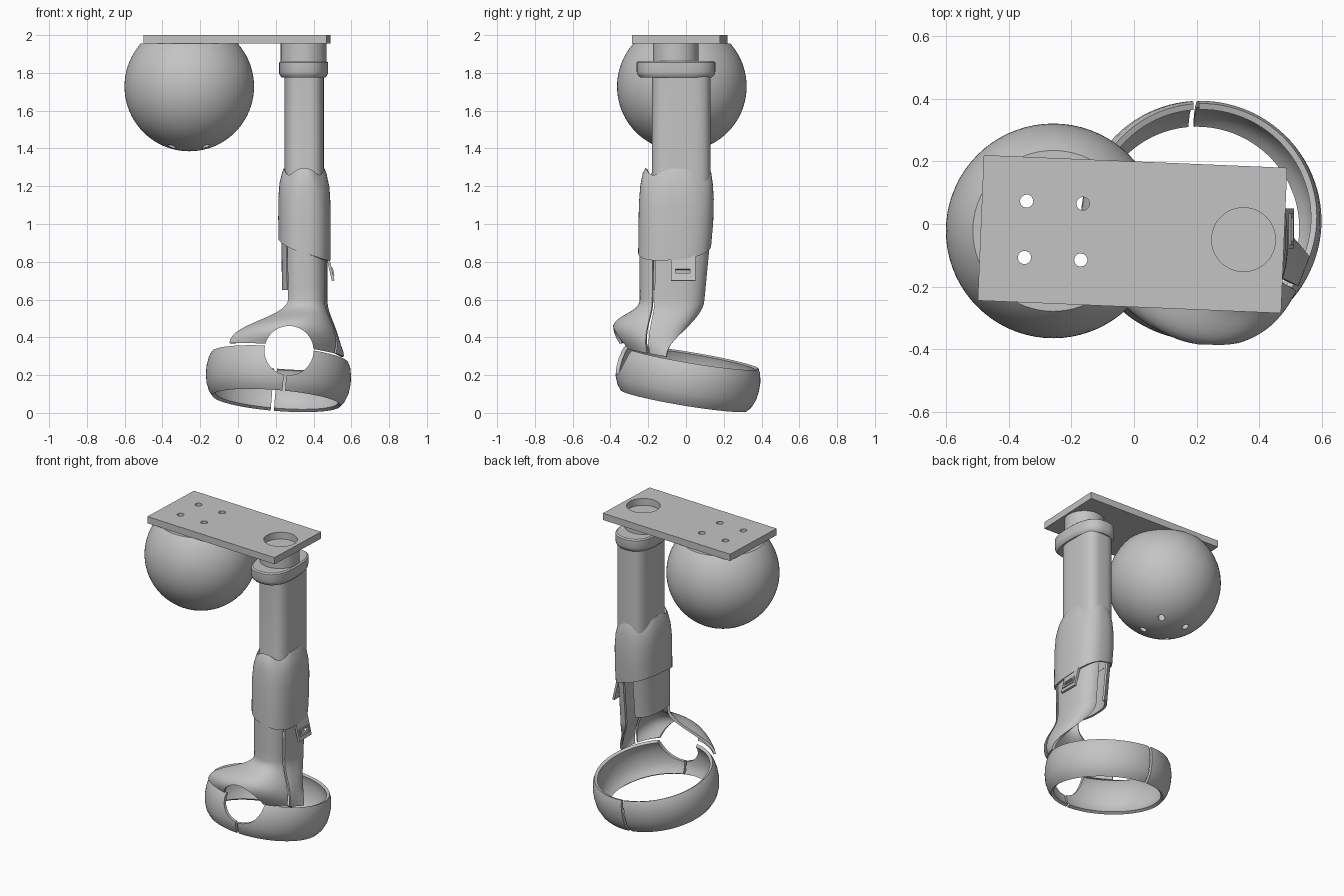
import bpy, bmesh, math
from mathutils import Matrix, Vector

if "Cube" in bpy.data.objects:
    bpy.data.objects.remove(bpy.data.objects["Cube"])

grey = bpy.data.materials.new("plain grey")
grey.diffuse_color = (0.55, 0.55, 0.55, 1)
grey.use_nodes = True
grey.node_tree.nodes["Principled BSDF"].inputs["Base Color"].default_value = grey.diffuse_color
R = math.radians


def finish(name, bm, solid=0, cutters=()):
    """Make an object, thicken it, cut it, bake the modifiers, shade it."""
    me = bpy.data.meshes.new(name)
    bm.to_mesh(me)
    bm.free()
    ob = bpy.data.objects.new(name, me)
    bpy.context.collection.objects.link(ob)
    if solid:
        m = ob.modifiers.new("thickness", 'SOLIDIFY')
        m.thickness, m.offset = solid, 0
    for c in cutters:
        m = ob.modifiers.new("cut", 'BOOLEAN')
        m.operation, m.solver, m.object = 'DIFFERENCE', 'EXACT', c
    if ob.modifiers:
        dg = bpy.context.evaluated_depsgraph_get()
        baked = bpy.data.meshes.new_from_object(ob.evaluated_get(dg))
        ob.modifiers.clear()
        ob.data = baked
    ob.data.materials.clear()
    ob.data.materials.append(grey)
    ob.data.shade_smooth()
    ob.data.set_sharp_from_angle(angle=R(35))
    return ob


def box_bm(loc, size, rot=Matrix()):
    bm = bmesh.new()
    bmesh.ops.create_cube(bm, size=1, matrix=Matrix.Translation(loc) @ rot @ Matrix.Diagonal((*size, 1)))
    return bm


def cyl_bm(loc, r, depth, rot=Matrix(), seg=48):
    bm = bmesh.new()
    bmesh.ops.create_cone(bm, cap_ends=True, segments=seg, radius1=r, radius2=r,
                          depth=depth, matrix=Matrix.Translation(loc) @ rot)
    return bm


def cutter(name, bm):
    ob = finish(name, bm)
    ob.hide_render = True
    return ob


def grid_bm(rows, closed=False, caps=False):
    """Skin rows of points, listed top to bottom, running anticlockwise."""
    bm = bmesh.new()
    vs = [[bm.verts.new(p) for p in row] for row in rows]
    n = len(rows[0])
    for a, b in zip(vs, vs[1:]):
        for i in range(n if closed else n - 1):
            j = (i + 1) % n
            bm.faces.new((a[i], b[i], b[j], a[j]))
    if caps:
        bm.faces.new(vs[0])
        bm.faces.new(vs[-1][::-1])
    return bm


def oval(psi, cx, cy, a, b, z, n=2.6):
    c, s = math.cos(psi), math.sin(psi)
    return Vector((cx + a * math.copysign(abs(c) ** (2 / n), c),
                   cy + b * math.copysign(abs(s) ** (2 / n), s), z))


def oval_row(*args, seg=72):
    return [oval(2 * math.pi * i / seg, *args) for i in range(seg)]


# Plate with holes, and the ball underneath it
turn = Matrix.Rotation(R(-2.4), 4, 'Z')
holes = [cutter(f"ball_hole_cutter_{i}", cyl_bm((x, y, 1.7), 0.021, 1.2, seg=24))
         for i, (x, y) in enumerate([(-.343, .073), (-.163, .065), (-.35, -.107), (-.17, -.115)])]
big_hole = cutter("plate_hole_cutter", cyl_bm((.35, -.05, 2), .102, .3))
finish("top_plate", box_bm((-.005, -.0325, 1.9775), (.97, .465, .045), turn), cutters=holes + [big_hole])
ball = bmesh.new()
bmesh.ops.create_uvsphere(ball, u_segments=72, v_segments=40, radius=.343,
                          matrix=Matrix.Translation((-.258, -.022, 1.728)))
flat = cutter("ball_top_cutter", box_bm((-.258, -.022, 2.155), (1, 1, .4)))
finish("ball", ball, cutters=[flat] + holes)

# Neck, collar and shaft
finish("neck", cyl_bm((.347, -.055, 1.905), .121, .1, seg=64))
finish("collar", grid_bm([oval_row(.347, -.053, a, b, z) for a, b, z in
       [(.122, .199, 1.862), (.13, .208, 1.855), (.13, .208, 1.805), (.127, .203, 1.79), (.116, .19, 1.776)]],
       closed=True, caps=True))
finish("shaft", grid_bm([oval_row(*r, 3.4) for r in
       [(.35, -.025, .1, .15, 1.79), (.35, -.025, .1, .15, 1.28), (.351, -.04, .104, .165, 1.1)]]
       + [oval_row(.352, -.055, .112, .18, .93)], closed=True), solid=.01)

# Sleeve around the shaft, with slanted lower edge
profile = [(0, .35, -.045, .102, .164), (.06, .351, -.048, .112, .176), (.2, .352, -.05, .126, .186),
           (.4, .352, -.051, .132, .192), (.7, .352, -.054, .133, .192), (1, .352, -.06, .132, .187)]
rows = []
for t, cx, cy, a, b in profile:
    row = []
    for i in range(72):
        p = 2 * math.pi * i / 72
        top = 1.275 + .018 * math.cos(4 * p)
        low = .865 - .055 * math.cos(p) + .02 * math.sin(p)
        row.append(oval(p, cx, cy, a, b, top + (low - top) * t))
    rows.append(row)
finish("sleeve", grid_bm(rows, closed=True), solid=.012)

# Buckle tab with slot
tilt = Matrix.Rotation(R(-13), 4, 'Y')
slot = cutter("slot_cutter", box_bm((.493, -.017, .748), (.1, .075, .022), tilt))
finish("buckle_tab", box_bm((.489, -.015, .765), (.014, .128, .135), tilt), cutters=[slot])
finish("buckle_rim", box_bm((.5, -.017, .748), (.012, .1, .045), tilt), cutters=[slot])

# Hand band: tilted barrel ring, split front and back, with a round thumb opening
CX, CY, CZ = .213, .008, .18
lean = Matrix.Rotation(R(4.6), 4, 'Y') @ Matrix.Rotation(R(-9.4), 4, 'X')
place = Matrix.Translation((CX, CY, CZ)) @ lean
thumb = cutter("thumb_cutter", cyl_bm((.27, -.4, .33), .13, .6, Matrix.Rotation(R(90), 4, 'X'), 72))
back_slit = cutter("back_slit_cutter", box_bm((.19, .36, .12), (.017, .2, .6), lean))
front_slit = cutter("front_slit_cutter", box_bm((.245, -.36, .15), (.014, .2, .3), lean))
band = grid_bm([[place @ Vector((r * math.cos(2 * math.pi * i / 96), r * math.sin(2 * math.pi * i / 96), z))
                 for i in range(96)] for r, z in
                [(.354, .11), (.366, .085), (.374, .04), (.374, 0), (.368, -.045), (.352, -.085), (.332, -.11)]],
               closed=True)
finish("hand_band", band, solid=.02, cutters=[thumb, back_slit, front_slit])


# Wrist panels: sweep from the oval arm down to the top edge of the band
def panel(name, psi, phi, cols, cutters=()):
    columns = []
    for i in range(cols + 1):
        t = i / cols
        a, b = R(psi[0] + (psi[1] - psi[0]) * t), R(phi[0] + (phi[1] - phi[0]) * t)
        top = oval(a, .352, -.058, .113, .181, .93)
        mid = oval(a, .354, -.073, .111, .164, .6)
        x, y = .358 * math.cos(b), .358 * math.sin(b)
        end = Vector((CX + x, CY + y, .306 - .165 * y - .08 * x))
        f = max(0, math.cos(b + R(75))) ** 3
        k = .93 + .42 * f
        c1 = mid + Vector((0, 0, -.1))
        c2 = Vector((CX + x * k, CY + y * k, end.z + .09 + .07 * f))
        col = [top.lerp(mid, s / 5) for s in range(5)]
        for s in range(15):
            v = s / 14
            w = 1 - v
            col.append(mid * w**3 + c1 * 3 * w * w * v + c2 * 3 * w * v * v + end * v**3)
        columns.append(col)
    finish(name, grid_bm(list(zip(*columns))), solid=.016, cutters=cutters)


panel("front_panel", (-133, -33), (-135, -36), 40, [thumb])
panel("right_panel", (-28, 82), (-33.5, -18), 24)

# Short panel on the left of the arm
finish("left_panel", grid_bm([[oval(R(-255 + 118 * i / 24), .352 + .001 * k, -.058 - .004 * k, .116,
                                    .181 - .004 * k, .93 - .07 * k) for i in range(25)] for k in range(5)]),
       solid=.014)

# Remove the cutters now that every cut is baked
for ob in [o for o in bpy.data.objects if o.hide_render]:
    bpy.data.objects.remove(ob)
